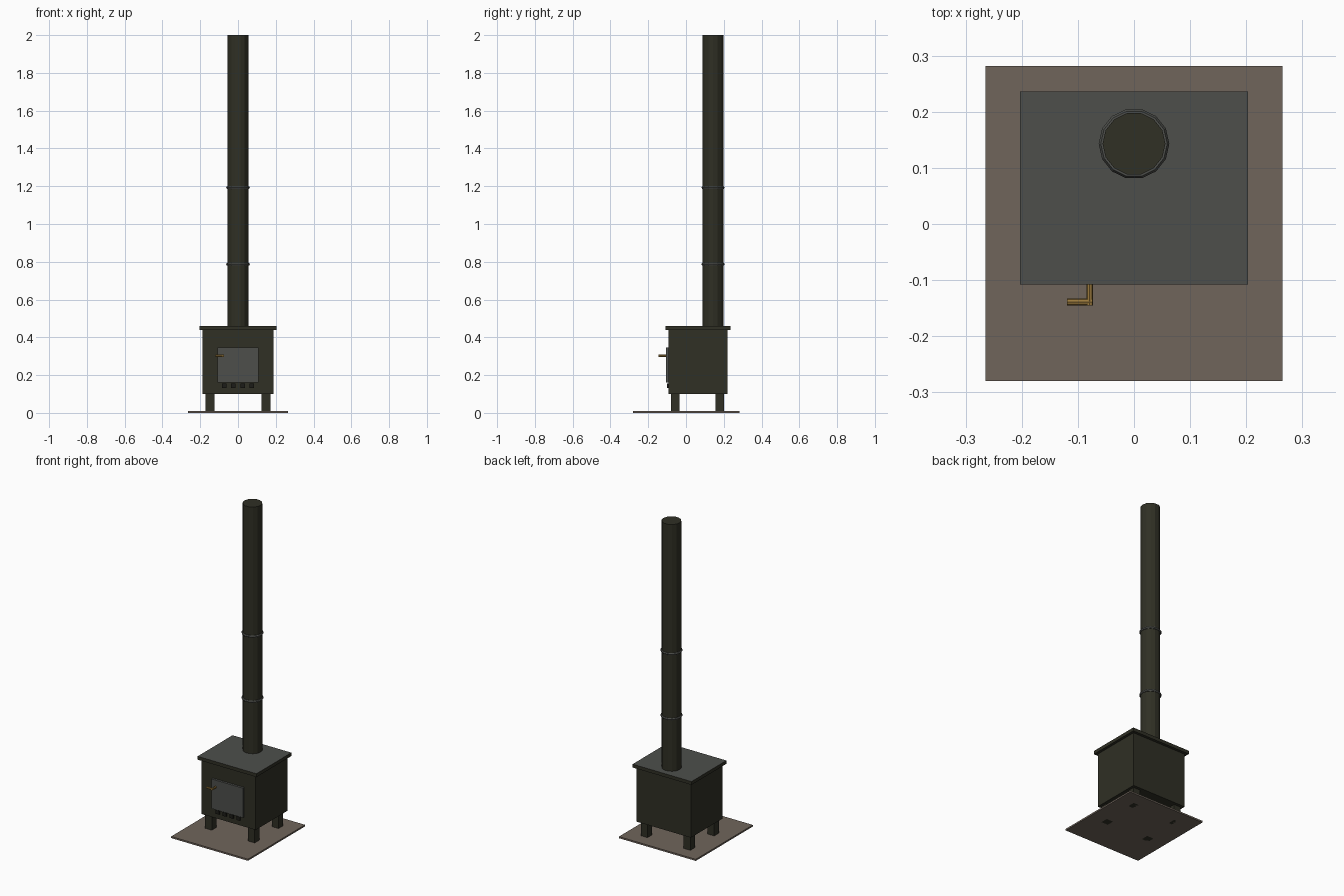
import bpy
import bmesh
from math import pi
from mathutils import Matrix, Vector

if "Cube" in bpy.data.objects:
    bpy.data.objects.remove(bpy.data.objects["Cube"])


def material(name, r, g, b):
    mat = bpy.data.materials.new(name)
    mat.use_nodes = True
    mat.diffuse_color = (r, g, b, 1)
    mat.node_tree.nodes["Principled BSDF"].inputs["Base Color"].default_value = (r, g, b, 1)
    return mat


iron = material("black iron", 0.029, 0.029, 0.018)
steel = material("grey steel", 0.075, 0.078, 0.071)
stone = material("brown hearth stone", 0.16, 0.13, 0.105)
brass = material("brass", 0.32, 0.19, 0.045)
soot = material("soot black", 0.012, 0.012, 0.009)


def finish(name, bm, *mats):
    mesh = bpy.data.meshes.new(name)
    bm.normal_update()
    bm.to_mesh(mesh)
    bm.free()
    for mat in mats:
        mesh.materials.append(mat)
    obj = bpy.data.objects.new(name, mesh)
    bpy.context.collection.objects.link(obj)
    return obj


def box(name, low, high, *mats):
    low, high = Vector(low), Vector(high)
    bm = bmesh.new()
    place = Matrix.Translation((low + high) / 2) @ Matrix.Diagonal((*(high - low), 1))
    bmesh.ops.create_cube(bm, size=1, matrix=place)
    return finish(name, bm, *mats)


def rod(name, start, end, radius, sides, mat):
    start, end = Vector(start), Vector(end)
    axis = end - start
    turn = axis.to_track_quat("Z", "Y").to_matrix().to_4x4()
    # Put a corner on the +x side of upright rods
    spin = Matrix.Rotation(pi / 2, 4, "Z")
    bm = bmesh.new()
    bmesh.ops.create_cone(bm, cap_ends=True, segments=sides, radius1=radius, radius2=radius,
                          depth=axis.length,
                          matrix=Matrix.Translation((start + end) / 2) @ turn @ spin)
    return finish(name, bm, mat)


# Hearth and firebox
box("hearth_plate", (-0.265, -0.28, 0), (0.265, 0.282, 0.01), stone)
box("firebox", (-0.187, -0.093, 0.1), (0.187, 0.219, 0.442), iron)

# Top plate, with a worn steel upper face
top = box("top_plate", (-0.203, -0.108, 0.44), (0.203, 0.236, 0.461), iron, steel)
for face in top.data.polygons:
    face.material_index = int(face.normal.z > 0.5)

# Legs
for side, x in (("right", -0.148), ("left", 0.148)):
    for end, y in (("front", -0.057), ("back", 0.178)):
        box(f"{end}_{side}_leg", (x - 0.023, y - 0.023, 0), (x + 0.023, y + 0.023, 0.102), iron)

# Door and air vents
box("door", (-0.108, -0.107, 0.16), (0.108, -0.09, 0.345), steel)
for i in range(4):
    x = -0.072 + 0.048 * i
    box(f"air_vent_{i + 1}", (x - 0.012, -0.101, 0.132), (x + 0.012, -0.09, 0.155), soot)

# Door handle
rod("handle_stem", (-0.079, -0.1, 0.302), (-0.079, -0.145, 0.302), 0.006, 8, brass)
rod("handle_lever", (-0.119, -0.139, 0.302), (-0.074, -0.139, 0.302), 0.006, 8, brass)

# Chimney pipe and its joint rings
PIPE_Y = 0.143
rod("chimney_pipe", (0, PIPE_Y, 0.45), (0, PIPE_Y, 2), 0.056, 14, iron)
for name, z in (("lower_pipe_ring", 0.787), ("upper_pipe_ring", 1.193)):
    bpy.ops.mesh.primitive_torus_add(location=(0, PIPE_Y, z), major_segments=14, minor_segments=6,
                                     major_radius=0.0555, minor_radius=0.0075)
    ring = bpy.context.object
    ring.name = name
    ring.data.materials.append(steel)
    for face in ring.data.polygons:
        face.use_smooth = False
